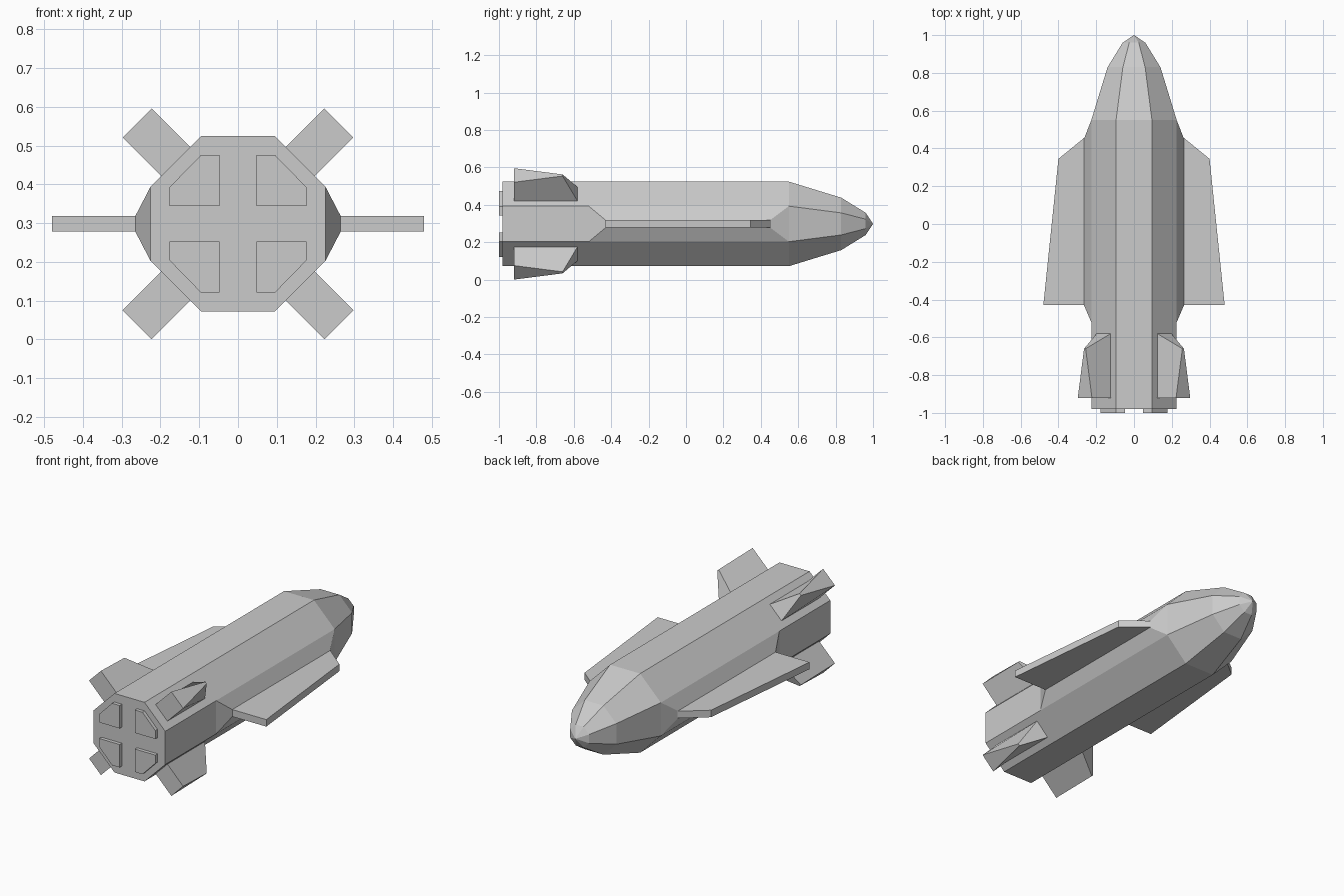
import bpy, bmesh
from math import sqrt

if "Cube" in bpy.data.objects:
    bpy.data.objects.remove(bpy.data.objects["Cube"])

ZC = 0.298          # height of the hull axis
A, B = 0.226, 0.095  # octagon half width and half flat length


def loft(name, rings):
    """Skin a list of equal-length closed rings and cap both ends."""
    bm = bmesh.new()
    loops = [[bm.verts.new((x, y, z + ZC)) for x, y, z in r] for r in rings]
    n = len(loops[0])
    for a, b in zip(loops, loops[1:]):
        for i in range(n):
            j = (i + 1) % n
            bm.faces.new((a[i], a[j], b[j], b[i]))
    bm.faces.new(loops[0])
    bm.faces.new(loops[-1])
    bmesh.ops.remove_doubles(bm, verts=bm.verts, dist=1e-5)
    bmesh.ops.recalc_face_normals(bm, faces=bm.faces)
    me = bpy.data.meshes.new(name)
    bm.to_mesh(me)
    bm.free()
    ob = bpy.data.objects.new(name, me)
    bpy.context.collection.objects.link(ob)
    return ob


def octagon(y, s):
    pts = [(A, -B), (A, B), (B, A), (-B, A), (-A, B), (-A, -B), (-B, -A), (B, -A)]
    return [(x * s, y, z * s) for x, z in pts]


# Octagonal hull tapering to a pointed nose
loft("hull", [octagon(y, s) for y, s in
              ((-0.98, 1), (0.55, 1), (0.83, 0.62), (0.96, 0.265), (1.0, 0.002))])


def side_rect(x, y0, y1, h):
    return [(x, y0, -h), (x, y1, -h), (x, y1, h), (x, y0, h)]


for side, sx in (("right", 1), ("left", -1)):
    # Bevelled wing root on the hull side
    loft(side + "_wing_root", [side_rect(sx * A, -0.52, 0.55, B),
                               side_rect(sx * 0.265, -0.43, 0.45, 0.02)])
    # Flat swept wing
    wing = [(0.265, -0.43), (0.48, -0.43), (0.40, 0.345), (0.265, 0.455)]
    loft(side + "_wing", [[(sx * x, y, z) for x, y in wing] for z in (-0.02, 0.02)])

    for level, sz in (("upper", 1), ("lower", -1)):
        # Diagonal tail fin: r runs outward, t runs across its thickness
        def fin_point(r, y, t):
            return (sx * (r + t) / sqrt(2), y, sz * (r - t) / sqrt(2))

        def fin_ring(r, front, t_back, t_front):
            return [fin_point(r, -0.92, -t_back), fin_point(r, front, -t_front),
                    fin_point(r, front, t_front), fin_point(r, -0.92, t_back)]

        loft(f"{level}_{side}_fin", [fin_ring(0.226, -0.58, 0.053, 0.053),
                                     fin_ring(0.368, -0.66, 0.053, 0.006)])

        # Raised engine panel on the stern
        panel = [(0.048, 0.046), (0.177, 0.046), (0.177, 0.094), (0.096, 0.177), (0.048, 0.177)]
        loft(f"{level}_{side}_engine_panel",
             [[(sx * x, y, sz * z) for x, z in panel] for y in (-1.0, -0.98)])
